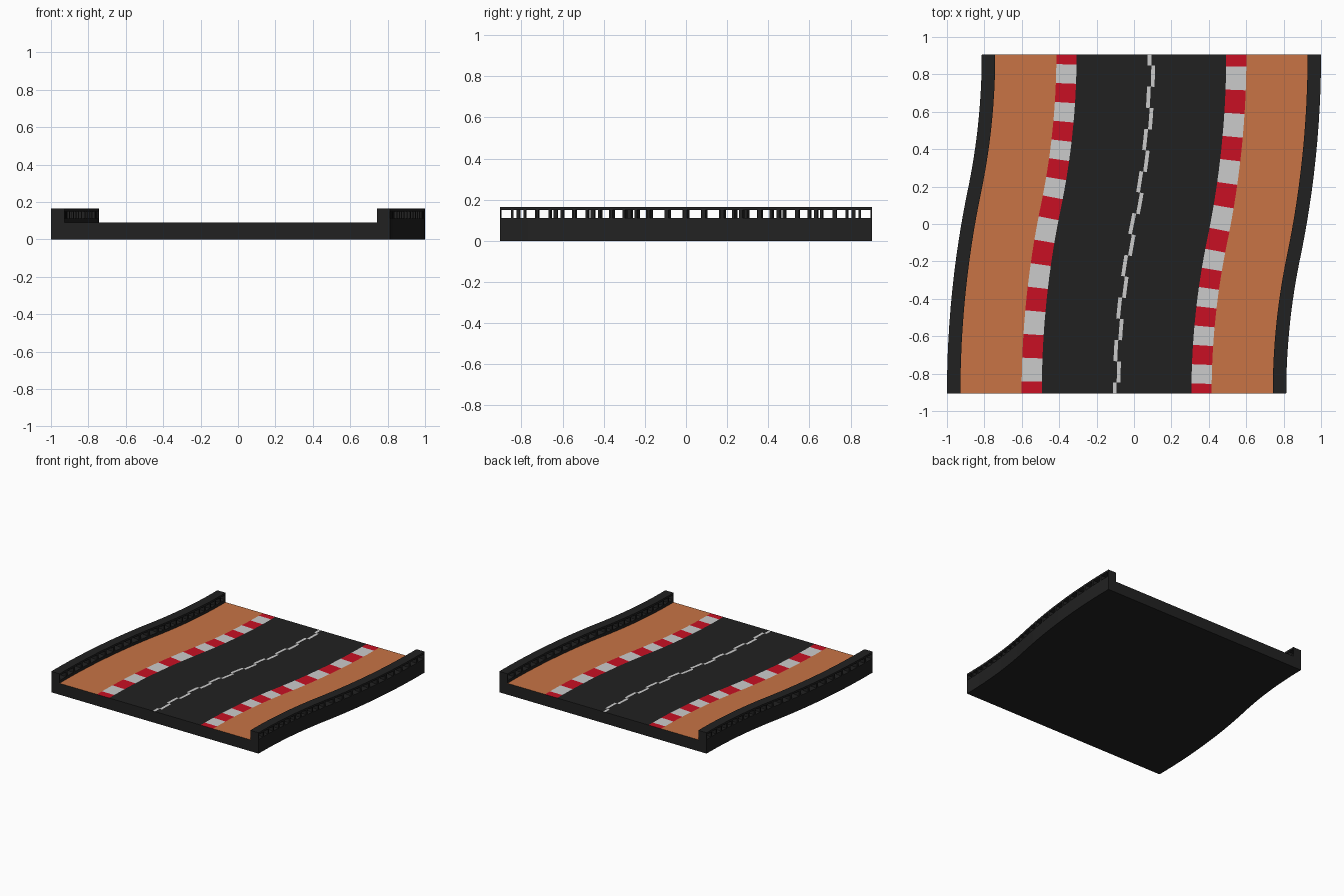
import bpy
import bmesh
from math import atan, sin, cos

cube = bpy.data.objects.get("Cube")
if cube:
    bpy.data.objects.remove(cube, do_unlink=True)

# Track layout: two equal arcs joined into an S bend
HALF_LENGTH, SHIFT = 0.905, 0.093
BEND = 2 * atan(SHIFT / HALF_LENGTH)
RADIUS = HALF_LENGTH / sin(BEND)
ROWS = 16                      # cross-sections per arc
WALL_IN, WALL_OUT = 0.835, 0.907
ROAD_Z, SILL_Z, RAIL_Z, TOP_Z = 0.09, 0.112, 0.15, 0.165


def material(name, rgb):
    mat = bpy.data.materials.new(name)
    mat.use_nodes = True
    colour = (*rgb, 1)
    mat.diffuse_color = colour
    mat.node_tree.nodes["Principled BSDF"].inputs["Base Color"].default_value = colour
    return mat


MATS = [material("asphalt black", (0.0155, 0.0155, 0.0155)),
        material("sand orange", (0.58, 0.175, 0.06)),
        material("kerb red", (0.58, 0.005, 0.017)),
        material("paint light grey", (0.6, 0.6, 0.6))]
BLACK, SAND, RED, GREY = range(4)


def bend(s, u, z):
    """Place a point: s runs 0 to 2 along the track, u across it."""
    if s > 1:
        x, y, _ = bend(2 - s, -u, z)
        return -x, -y, z
    r = RADIUS - u
    return (RADIUS - SHIFT - r * cos(s * BEND),
            r * sin(s * BEND) - HALF_LENGTH, z)


def sweep(bm, stations, across, z0, z1, rule=None):
    """Closed bar following the bend; rule colours the top faces."""
    low, high = [[[bm.verts.new(bend(s, u, z)) for u in across]
                  for s in stations] for z in (z0, z1)]
    rows, cols = len(stations) - 1, len(across) - 1
    for i in range(rows):
        for j in range(cols):
            face = bm.faces.new((high[i][j], high[i][j + 1],
                                 high[i + 1][j + 1], high[i + 1][j]))
            if rule:
                face.material_index = rule(i, j)
            bm.faces.new((low[i][j], low[i + 1][j], low[i + 1][j + 1], low[i][j + 1]))
        for j in (0, cols):
            bm.faces.new((low[i][j], low[i + 1][j], high[i + 1][j], high[i][j]))
    for i in (0, rows):
        for j in range(cols):
            bm.faces.new((low[i][j], low[i][j + 1], high[i][j + 1], high[i][j]))


def finish(name, bm):
    bmesh.ops.recalc_face_normals(bm, faces=bm.faces)
    mesh = bpy.data.meshes.new(name)
    bm.to_mesh(mesh)
    bm.free()
    for mat in MATS:
        mesh.materials.append(mat)
    obj = bpy.data.objects.new(name, mesh)
    bpy.context.collection.objects.link(obj)


STATIONS = [i / ROWS for i in range(2 * ROWS + 1)]

# Road slab with sand verges, striped kerbs and a staggered centre line
half = [0.02, 0.4, 0.508, WALL_IN, WALL_OUT]
ACROSS = [-u for u in reversed(half)] + [0] + half


def road_colour(row, col):
    even = (row % ROWS + 1) // 2 % 2 == 0
    if col in (1, 8):
        return SAND
    if col in (2, 7):
        return RED if even else GREY
    if col == (4 if even else 5):
        return GREY
    return BLACK


bm = bmesh.new()
sweep(bm, STATIONS, ACROSS, 0, ROAD_Z, road_colour)
finish("road_slab", bm)

# Barriers: sill, row of posts and top rail on each side
POSTS, POST_HALF = 12, 0.0075
for side, sign in (("left", 1), ("right", -1)):
    edges = sorted((sign * WALL_IN, sign * WALL_OUT))
    for part, z0, z1 in (("sill", ROAD_Z, SILL_Z), ("rail", RAIL_Z, TOP_Z)):
        bm = bmesh.new()
        sweep(bm, STATIONS, edges, z0, z1)
        finish(f"{side}_barrier_{part}", bm)

    bm = bmesh.new()
    reach = POST_HALF / (RADIUS * BEND)
    for k in range(2 * POSTS + 1):
        s = k / POSTS
        sweep(bm, [max(0, s - reach), min(2, s + reach)], edges, SILL_Z, RAIL_Z)
    finish(f"{side}_barrier_posts", bm)
